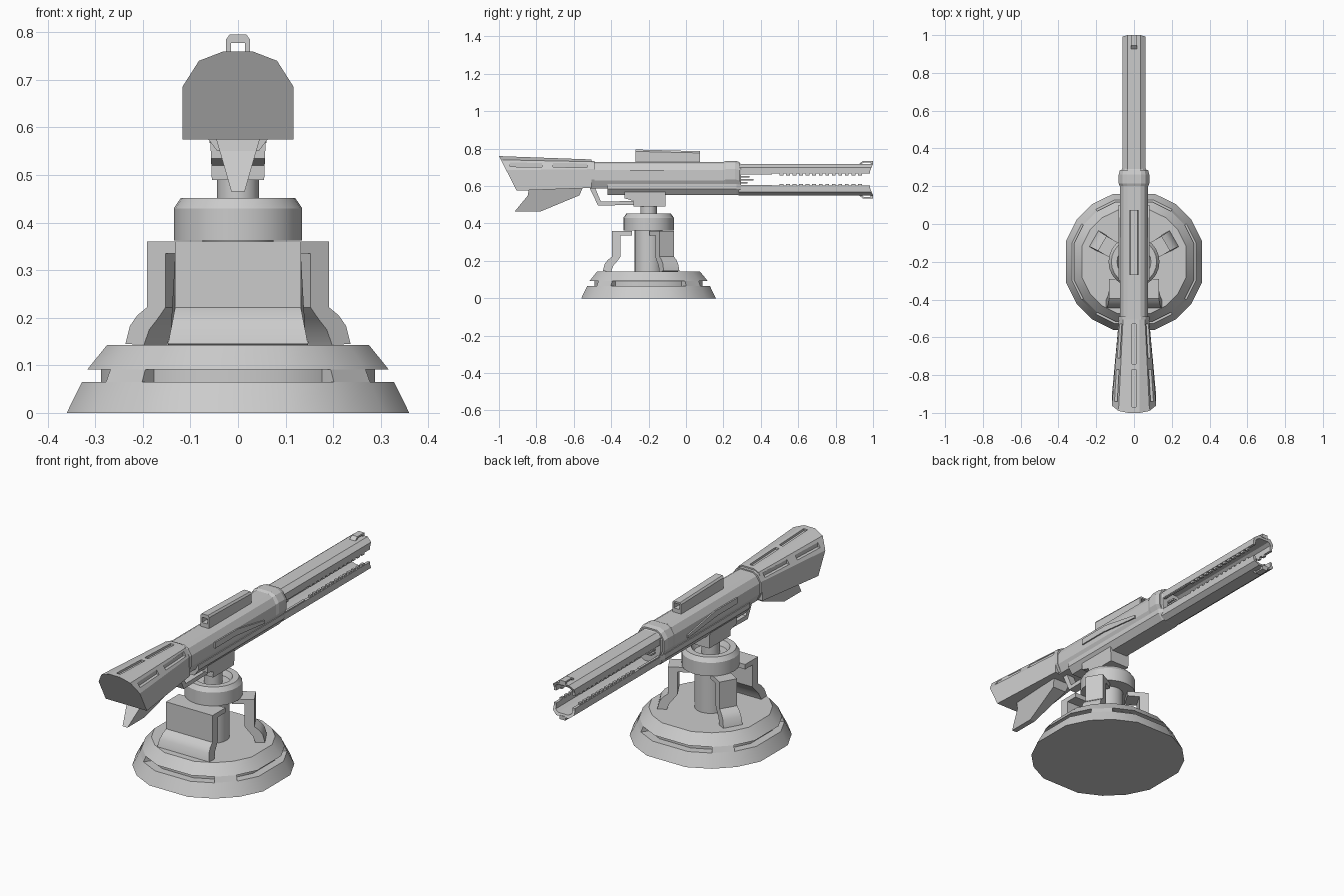
import bpy, bmesh
from math import sin, cos, radians, pi, atan2
from mathutils import Matrix, Vector

if "Cube" in bpy.data.objects:
    bpy.data.objects.remove(bpy.data.objects["Cube"])

CY = -0.2  # turret axis in y


def loft(name, sections, smooth=False, mat=None):
    """Skin equal-length closed sections and cap both ends."""
    bm = bmesh.new()
    rings = [[bm.verts.new(p) for p in s] for s in sections]
    n = len(rings[0])
    for a, b in zip(rings, rings[1:]):
        for i in range(n):
            j = (i + 1) % n
            bm.faces.new((a[i], a[j], b[j], b[i]))
    bm.faces.new(rings[0])
    bm.faces.new(rings[-1])
    bmesh.ops.recalc_face_normals(bm, faces=bm.faces)
    if mat:
        bm.transform(mat)
    me = bpy.data.meshes.new(name)
    bm.to_mesh(me)
    bm.free()
    ob = bpy.data.objects.new(name, me)
    bpy.context.collection.objects.link(ob)
    if smooth:
        bpy.ops.object.select_all(action='DESELECT')
        ob.select_set(True)
        bpy.context.view_layer.objects.active = ob
        bpy.ops.object.shade_smooth_by_angle(angle=radians(32))
    return ob


def box(name, x0, x1, y0, y1, z0, z1):
    return loft(name, [[(x0, y, z0), (x1, y, z0), (x1, y, z1), (x0, y, z1)] for y in (y0, y1)])


def sym(half):
    """Mirror a half (x, z) section, listed top to bottom, across x = 0."""
    return half + [(-x, z) for x, z in reversed(half)]


def along_y(name, parts):
    """Loft (y, half section) pairs."""
    return loft(name, [[(x, y, z) for x, z in sym(h)] for y, h in parts])


def side_plate(name, yz, w0, w1=None, zref=(0, 1)):
    """Extrude a (y, z) profile symmetrically in x, width w0 at zref[0] to w1 at zref[1]."""
    w1 = w0 if w1 is None else w1

    def w(z):
        return w0 + (w1 - w0) * (z - zref[0]) / (zref[1] - zref[0])
    return loft(name, [[(s * w(z), y, z) for y, z in yz] for s in (-1, 1)])


def turned(name, profile, n=24):
    return loft(name, [[(r * cos(2 * pi * i / n), CY + r * sin(2 * pi * i / n), z)
                        for i in range(n)] for r, z in profile], smooth=True)


def cut(ob, cutters):
    for c in cutters:
        c.hide_render = True
        m = ob.modifiers.new("cut", 'BOOLEAN')
        m.operation, m.solver, m.object = 'DIFFERENCE', 'EXACT', c
        bpy.context.view_layer.objects.active = ob
        bpy.ops.object.modifier_apply(modifier=m.name)
        bpy.data.objects.remove(c)


# Base: sixteen-sided frustums with a slot in each quadrant
ANG = [q + a for q in (0, 90, 180, 270) for a in (-36, -17, 17, 36)]
K = 1 / cos(radians(17))


def base_pt(a, r, z):
    return (r * K * cos(radians(a)), CY + r * K * sin(radians(a)), z)


def base_ring(r, z):
    return [base_pt(a, r, z) for a in ANG]


loft("base_lower", [base_ring(.36, 0), base_ring(.328, .065)], True)
loft("base_core", [base_ring(.288, .06), base_ring(.288, .095)], True)
loft("base_upper", [base_ring(.317, .091), base_ring(.275, .143)], True)
for q in (45, 135, 225, 315):
    loft("base_corner", [[base_pt(q - 9, r, z), base_pt(q + 9, r, z),
                          base_pt(q + 9, .25, z), base_pt(q - 9, .25, z)]
                         for r, z in ((.328, .065), (.317, .091))])

# Pedestal column, swivel cap and neck
turned("column", [(.075, .14), (.075, .37)])
turned("swivel_cap", [(.135, .362), (.135, .43), (.12, .452), (.09, .452), (.078, .425)])
turned("neck", [(.044, .42), (.044, .5)])

# Legs: a wide one in front, two narrow ones behind
LEG = [(.09, .36), (.195, .36), (.195, .222), (.218, .205), (.235, .183), (.245, .145),
       (.2, .143), (.188, .175), (.168, .198), (.15, .222), (.15, .335), (.09, .335)]
for name, ang, w, flare in (("front_leg", -90, .132, .015), ("left_leg", 150, .045, .004),
                            ("right_leg", 30, .045, .004)):
    def width(z):
        return w + flare * max(0, (.222 - z) / .077)
    loft(name, [[(r, s * width(z), z) for r, z in LEG] for s in (-1, 1)], True,
         Matrix.Translation((0, CY, 0)) @ Matrix.Rotation(radians(ang), 4, 'Z'))

# Gun mount and trigger-style handle under the receiver
side_plate("mount", [(-.28, .49), (-.11, .49), (-.11, .57), (-.33, .57), (-.33, .535), (-.28, .52)],
           .055, .058, (.49, .57))
side_plate("handle", [(-.52, .6), (-.47, .495), (-.27, .5), (-.27, .52), (-.455, .517), (-.49, .6)], .022)

# Stock with slanted rear face
REAR = [(.03, .76), (.082, .74), (.117, .685), (.117, .575)]
FRONT = [(.03, .742), (.058, .73), (.08, .69), (.08, .59)]
stock = loft("stock", [[(x, -.905 - (z - .575) * .513, z) for x, z in sym(REAR)],
                       [(x, -.505, z) for x, z in sym(FRONT)]])


def slot(rear, front, y0, y1, h=.011):
    secs = []
    for y in (y0, y1):
        t = (y + 1) / .495
        x, z = Vector(rear).lerp(Vector(front), t)
        secs.append([(x + a * h, y, z + b * h) for a, b in ((-1, -1), (1, -1), (1, 1), (-1, 1))])
    return loft("slot_cutter", secs)


cutters = []
for y0, y1 in ((-.97, -.77), (-.74, -.53)):
    cutters.append(slot((0, .76), (0, .742), y0, y1))
    for s in (-1, 1):
        cutters.append(slot((s * .102, .715), (s * .07, .71), y0 + .03, y1))
cut(stock, cutters)

# Fin below the stock
side_plate("stock_fin", [(-.915, .465), (-.775, .465), (-.57, .55), (-.55, .595), (-.84, .595), (-.845, .55)],
           .014, .047, (.465, .58))

# Receiver, collar and belly plate
BODY = [(.035, .729), (.056, .717), (.075, .685), (.075, .63), (.055, .588)]
NOSE = [(.03, .718), (.046, .71), (.062, .69), (.062, .63), (.05, .588)]
along_y("receiver", [(-.51, BODY), (.265, BODY), (.295, NOSE)])
COLLAR = [(x * 1.08, z + .006) for x, z in BODY]
along_y("rear_collar", [(-.51, COLLAR), (-.49, COLLAR)])
along_y("front_collar", [(.2, BODY), (.215, COLLAR), (.262, COLLAR), (.285, BODY)])
BELLY = [(.07, .61), (.07, .585), (.045, .552)]
along_y("belly_plate", [(-.42, BELLY), (.27, BELLY), (.295, [(.06, .61), (.06, .585), (.04, .555)])])
for s in (-1, 1):
    loft("side_panel", [[(x, y, z) for y, z in ((-.3, .685), (-.12, .685), (.1, .645), (.1, .63),
                                               (-.14, .655), (-.3, .655))]
                        for x in (s * .07, s * .082)])

# Square sight tube on top
sight = along_y("sight_tube", [(-.27, [(.018, .795), (.025, .785), (.025, .72)]),
                               (.075, [(.018, .786), (.025, .777), (.025, .72)])])
cut(sight, [box("sight_cutter", -.015, .015, -.3, .1, .75, .777)])

# Two hollow barrel rails with inward teeth, mirrored about the bore
MID = .634
OUTER = [(.035, .085), (.06, .066), (.06, .032)]
INNER = [(.046, .032), (.046, .06), (.029, .071)]
for label, s in (("upper", 1), ("lower", -1)):
    half = OUTER + INNER
    sec = half[:3] + half[3:] + [(-x, h) for x, h in reversed(half)]
    loft(label + "_rail", [[(x, y, MID + s * h) for x, h in sec] for y in (.28, .985)])
    # muzzle tip tapers back toward the bore
    loft(label + "_muzzle", [[(x, y + (.085 - h) * k, MID + s * h) for x, h in sec]
                             for y, k in ((.95, 0), (1, -.4))])
    for side in (-1, 1):
        x0, x1 = sorted((side * .046, side * .058))
        for i in range(13):
            y = .5 + i * .035
            z0, z1 = sorted((MID + s * .022, MID + s * .035))
            box(label + "_tooth", x0, x1, y, y + .02, z0, z1)
        z0, z1 = sorted((MID + s * .018, MID + s * .035))
        box(label + "_rail_root", x0, x1, .29, .46, *sorted((MID + s * .028, MID + s * .036)))
    # sight loop at the muzzle
    loop = [(.92, .08), (.945, .1), (1, .1), (1, .08), (.99, .08), (.985, .092), (.95, .092), (.935, .08)]
    loft(label + "_muzzle_loop", [[(x, y, MID + s * h) for y, h in loop] for x in (-.016, .016)])

# Short contact rods in the breech
for x in (-.025, .025):
    for z, y in ((.618, .33), (.634, .36), (.65, .34)):
        box("breech_rod", x - .008, x + .008, .285, y, z - .004, z + .004)
